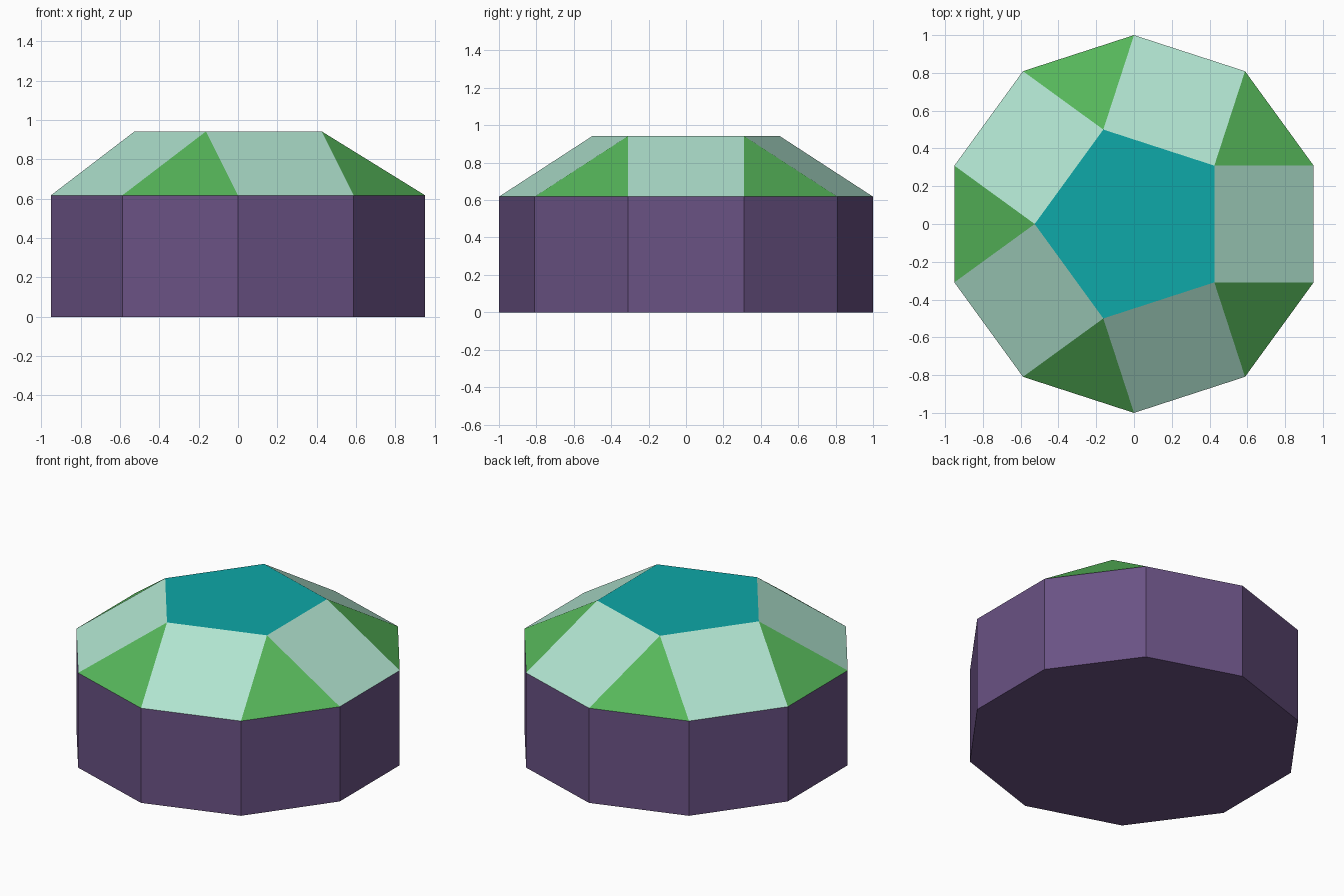
import bpy, bmesh, math

if "Cube" in bpy.data.objects:
    bpy.data.objects.remove(bpy.data.objects["Cube"])

EDGE = 2 * math.sin(math.pi / 10)                  # side of a unit decagon
DRUM_H = EDGE                                      # square drum walls
TOP_H = DRUM_H + EDGE * math.sqrt((5 - math.sqrt(5)) / 10)
TOP_R = EDGE / (2 * math.sin(math.pi / 5))


def material(name, rgb):
    linear = [((c / 255 + 0.055) / 1.055) ** 2.4 if c > 10 else c / 255 / 12.92 for c in rgb]
    mat = bpy.data.materials.new(name)
    mat.diffuse_color = (*linear, 1)
    mat.use_nodes = True
    mat.node_tree.nodes["Principled BSDF"].inputs["Base Color"].default_value = mat.diffuse_color
    return mat


def ring(bm, sides, radius, z, start):
    angles = [math.radians(start + 360 * i / sides) for i in range(sides)]
    return [bm.verts.new((radius * math.cos(a), radius * math.sin(a), z)) for a in angles]


bm = bmesh.new()
base = ring(bm, 10, 1, 0, 18)
rim = ring(bm, 10, 1, DRUM_H, 18)
crown = ring(bm, 5, TOP_R, TOP_H, 36)


def face(verts, mat):
    bm.faces.new(verts).material_index = mat


# ten-sided drum with its floor
face(base[::-1], 0)
for i in range(10):
    j = (i + 1) % 10
    face((base[i], base[j], rim[j], rim[i]), 0)

# sloped cupola: alternating triangles and squares around the crown
for i in range(5):
    a, b, c = (rim[(2 * i + k) % 10] for k in range(3))
    face((a, b, crown[i]), 1)
    face((b, c, crown[(i + 1) % 5], crown[i]), 2)

# flat five-sided top
face(crown, 3)

bmesh.ops.recalc_face_normals(bm, faces=bm.faces[:])
mesh = bpy.data.meshes.new("elongated_pentagonal_cupola")
bm.to_mesh(mesh)
bm.free()
for name, rgb in (("purple", (106, 82, 132)), ("green", (86, 182, 90)),
                  ("mint", (176, 227, 207)), ("teal", (14, 168, 168))):
    mesh.materials.append(material(name, rgb))
solid = bpy.data.objects.new("elongated_pentagonal_cupola", mesh)
bpy.context.collection.objects.link(solid)
